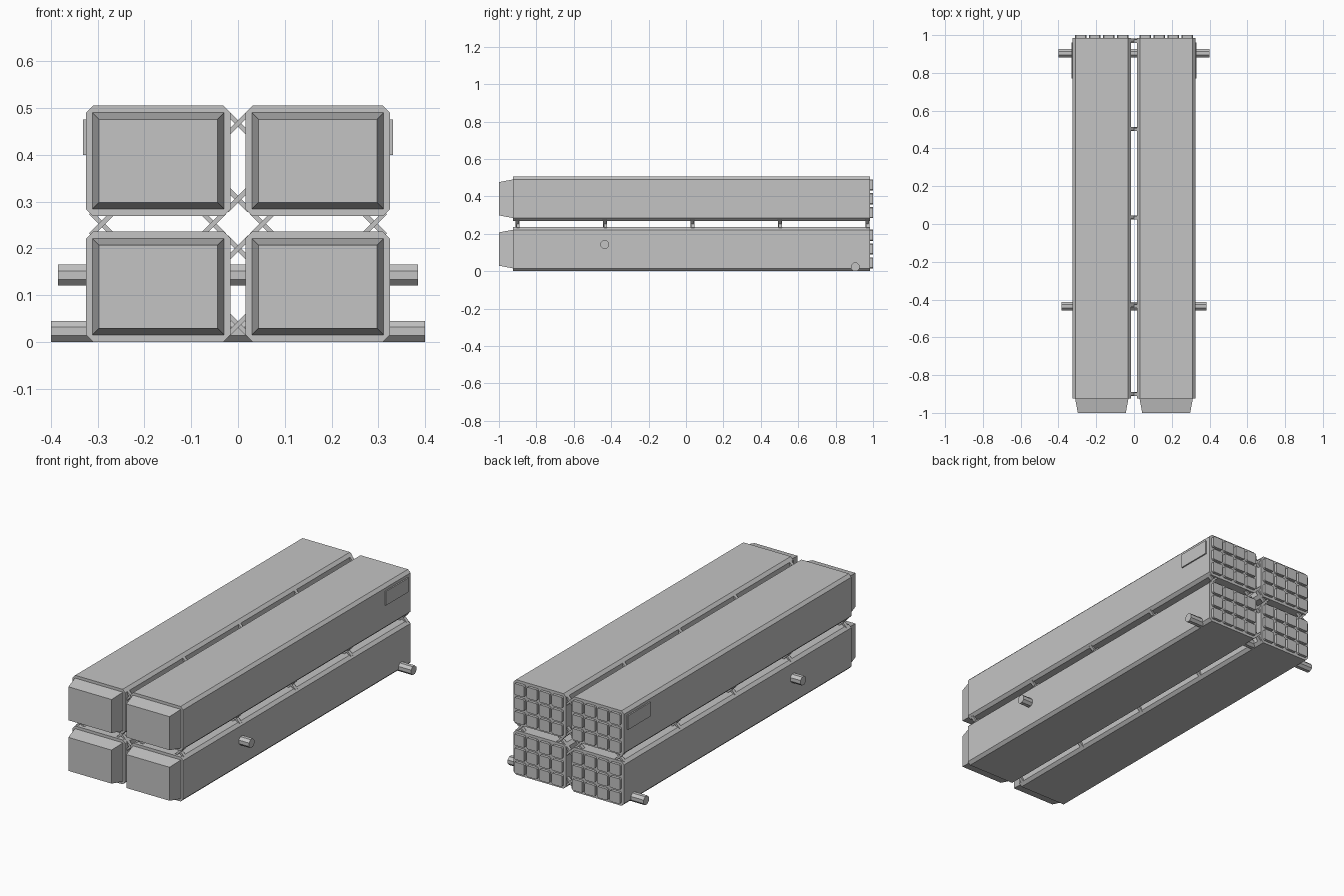
import bpy, math
from mathutils import Matrix, Vector

if "Cube" in bpy.data.objects:
    bpy.data.objects.remove(bpy.data.objects["Cube"])

grey = bpy.data.materials.new("plain grey")
grey.diffuse_color = (0.55, 0.55, 0.55, 1)
grey.use_nodes = True
grey.node_tree.nodes["Principled BSDF"].inputs["Base Color"].default_value = grey.diffuse_color


def make(name, verts, faces):
    me = bpy.data.meshes.new(name)
    me.from_pydata(verts, [], faces)
    me.materials.append(grey)
    ob = bpy.data.objects.new(name, me)
    bpy.context.collection.objects.link(ob)
    return ob


def loft(name, ring_a, ring_b):
    """Closed solid between two rings with the same point count."""
    n = len(ring_a)
    faces = [(i, (i + 1) % n, n + (i + 1) % n, n + i) for i in range(n)]
    faces += [tuple(reversed(range(n))), tuple(range(n, 2 * n))]
    return make(name, ring_a + ring_b, faces)


def rect(cx, cz, hw, hh, y, c=0.0):
    """Rectangle in the xz plane, corners cut by c, wound so +y lofts face outward."""
    if c:
        p = [(-hw + c, -hh), (-hw, -hh + c), (-hw, hh - c), (-hw + c, hh),
             (hw - c, hh), (hw, hh - c), (hw, -hh + c), (hw - c, -hh)]
    else:
        p = [(-hw, -hh), (-hw, hh), (hw, hh), (hw, -hh)]
    return [(cx + a, y, cz + b) for a, b in p]


def box(name, cx, cy, cz, hx, hy, hz, c=0.0):
    return loft(name, rect(cx, cz, hx, hz, cy - hy, c), rect(cx, cz, hx, hz, cy + hy, c))


HW, HH, PITCH = 0.1545, 0.118, 0.074
XS, ZS = (-0.1705, 0.1705), (0.118, 0.387)

# four long canisters with tapered front caps and tiled rear ends
for cx in XS:
    for cz in ZS:
        loft("canister_body", rect(cx, cz, HW, HH, -0.925, 0.015),
             rect(cx, cz, HW, HH, 0.985, 0.015))
        loft("front_cap", rect(cx, cz, 0.127, 0.089, -1.0),
             rect(cx, cz, 0.141, 0.103, -0.925))
        for i in range(4):
            for j in range(3):
                box("rear_tile", cx + (i - 1.5) * PITCH, 0.992, cz + (j - 1) * PITCH,
                    0.030, 0.008, 0.030, 0.005)

# crossed struts in the gaps between canisters
crosses = [(0, z) for z in (0.037, 0.200, 0.305, 0.467)]
crosses += [(x, 0.2525) for x in (-0.291, -0.053, 0.053, 0.291)]
for k in range(5):
    y = -0.9 + k * 0.4675
    for x, z in crosses:
        for s in (-1, 1):
            ob = box("cross_strut", 0, 0, 0, 0.034, 0.009, 0.005)
            ob.data.transform(Matrix.Translation((x, y + s * 0.002, z)) @
                              Matrix.Rotation(s * math.pi / 4, 4, 'Y'))

# octagonal mounting rods running across the pack
for name, y, z, half in (("rear_rod", 0.905, 0.0225, 0.40), ("front_rod", -0.435, 0.1425, 0.385)):
    r = 0.0225 / math.cos(math.pi / 8)
    angs = [(i + 0.5) * math.pi / 4 for i in range(8)]
    loft(name, *[[(x, y + r * math.cos(a), z + r * math.sin(a)) for a in angs]
                 for x in (-half, half)])

# thin side plates on the upper canisters
for s in (-1, 1):
    box("side_plate", s * 0.3275, 0.865, 0.4375, 0.0045, 0.095, 0.0375)
